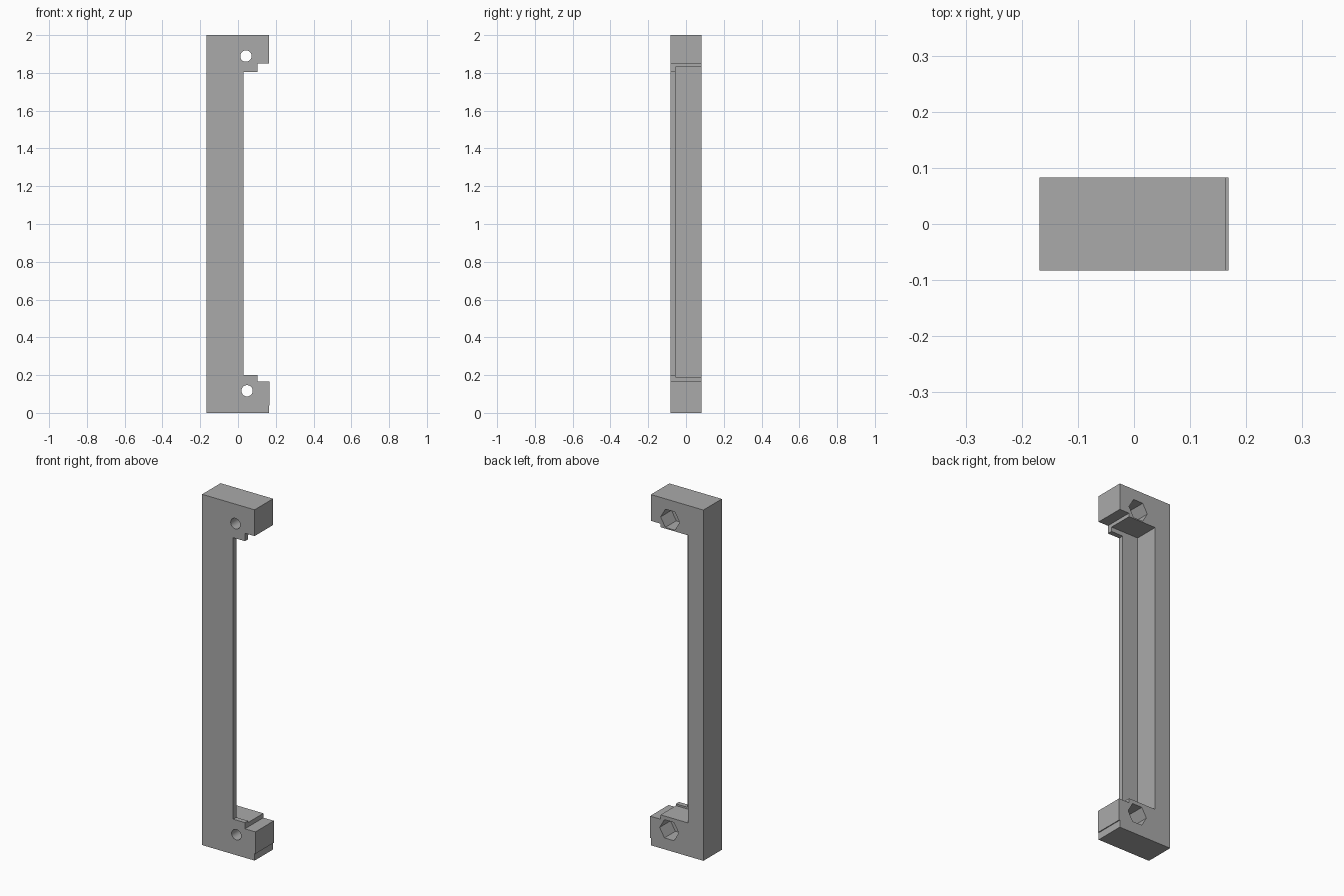
import bpy
import bmesh
from math import radians
from mathutils import Matrix, Vector

cube = bpy.data.objects.get("Cube")
if cube:
    bpy.data.objects.remove(cube, do_unlink=True)

HALF_DEPTH = 0.083
LIP_BACK = -0.055

grey = bpy.data.materials.new("plain grey")
grey.use_nodes = True
colour = (0.4, 0.4, 0.4, 1)
grey.diffuse_color = colour
grey.node_tree.nodes["Principled BSDF"].inputs["Base Color"].default_value = colour


def make_object(name, bm):
    bmesh.ops.recalc_face_normals(bm, faces=bm.faces[:])
    mesh = bpy.data.meshes.new(name)
    bm.to_mesh(mesh)
    bm.free()
    mesh.materials.append(grey)
    obj = bpy.data.objects.new(name, mesh)
    bpy.context.collection.objects.link(obj)
    return obj


def extruded(name, outline, y0, y1):
    bm = bmesh.new()
    face = bm.faces.new([bm.verts.new((x, y0, z)) for x, z in outline])
    result = bmesh.ops.extrude_face_region(bm, geom=[face])
    moved = [v for v in result["geom"] if isinstance(v, bmesh.types.BMVert)]
    bmesh.ops.translate(bm, vec=Vector((0, y1 - y0, 0)), verts=moved)
    return make_object(name, bm)


def prism(name, x, z, radius, sides, y0, y1, turn=0):
    bm = bmesh.new()
    matrix = (Matrix.Translation((x, (y0 + y1) / 2, z))
              @ Matrix.Rotation(radians(90), 4, "X")
              @ Matrix.Rotation(radians(turn), 4, "Z"))
    bmesh.ops.create_cone(bm, cap_ends=True, segments=sides, radius1=radius,
                          radius2=radius, depth=y1 - y0, matrix=matrix)
    return make_object(name, bm)


def cut(target, cutter):
    mod = target.modifiers.new("cut", "BOOLEAN")
    mod.operation = "DIFFERENCE"
    mod.solver = "EXACT"
    mod.object = cutter
    bpy.context.view_layer.objects.active = target
    bpy.ops.object.modifier_apply(modifier=mod.name)
    bpy.data.objects.remove(cutter, do_unlink=True)


# Bracket body: upright bar with a stepped foot at each end
outline = [
    (-0.168, 0), (0.163, 0), (0.163, 0.04), (0.168, 0.04), (0.168, 0.165),
    (0.102, 0.165), (0.102, 0.2), (0.028, 0.2), (0.028, 1.805),
    (0.102, 1.805), (0.102, 1.85), (0.163, 1.85), (0.163, 2), (-0.168, 2),
]
bracket = extruded("mounting_bracket", outline, -HALF_DEPTH, HALF_DEPTH)

# Deep recess behind the thin front lip
recess = [(-0.07, 0.19), (0.3, 0.19), (0.3, 1.83), (-0.07, 1.83)]
cut(bracket, extruded("recess_cutter", recess, LIP_BACK, 0.2))

# Screw holes, with hexagonal nut pockets on the back
for x, z in ((0.048, 0.117), (0.042, 1.889)):
    cut(bracket, prism("nut_cutter", x, z, 0.06, 6, -0.015, 0.2, 30))
    cut(bracket, prism("hole_cutter", x, z, 0.03, 32, -0.2, 0.05))

# Keep the hexagon turned point-sideways, and the hole walls smooth
bpy.ops.object.select_all(action="DESELECT")
bracket.select_set(True)
bpy.context.view_layer.objects.active = bracket
bpy.ops.object.shade_smooth_by_angle(angle=radians(25))
